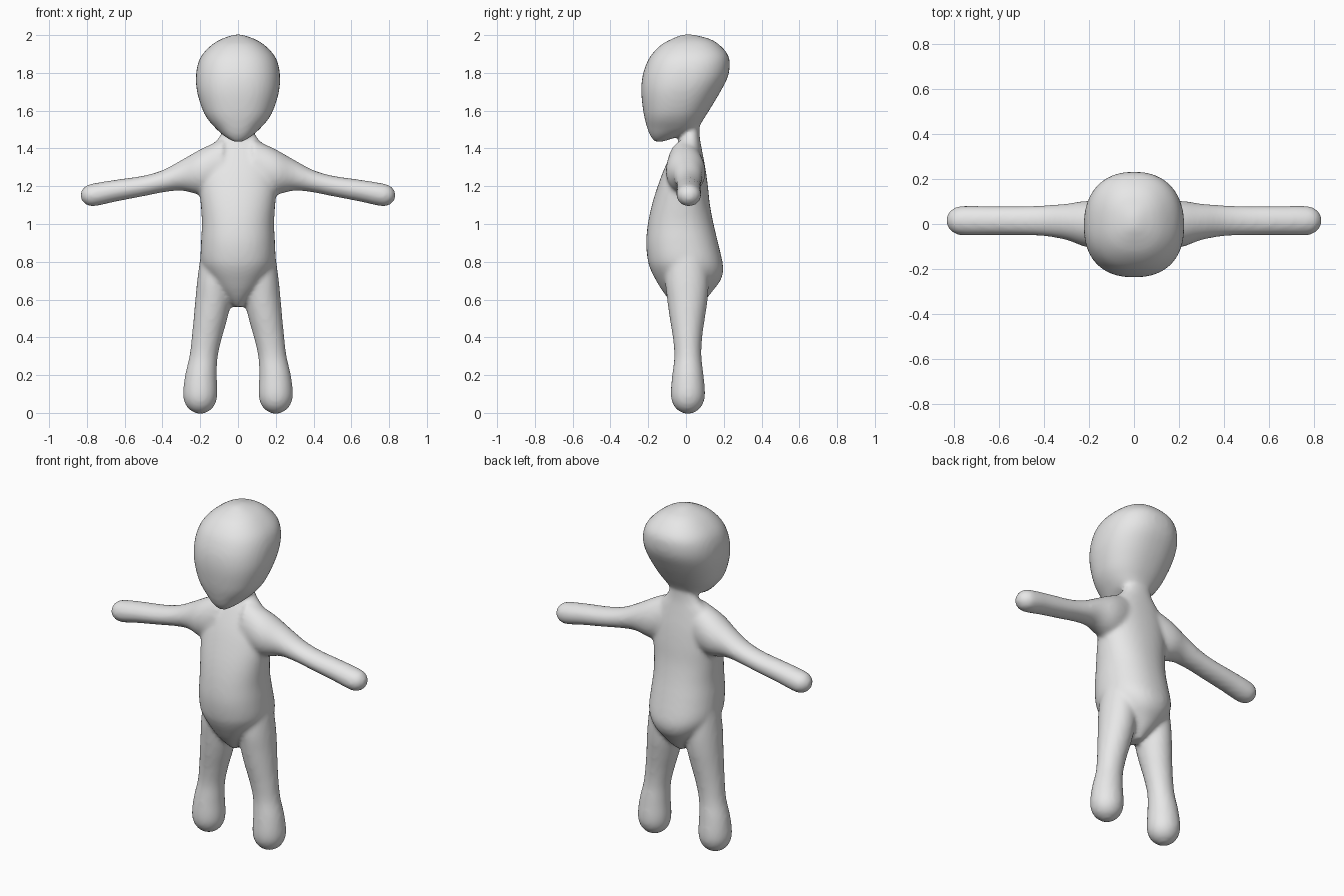
import bpy, bmesh, math

if "Cube" in bpy.data.objects:
    bpy.data.objects.remove(bpy.data.objects["Cube"])

SIDES = 40


def smooth_rows(rows, steps=4):
    """Cubic interpolation of section rows along their first value."""
    n = len(rows)

    def slope(i, k):
        a, b = rows[max(i - 1, 0)], rows[min(i + 1, n - 1)]
        return (b[k] - a[k]) / (b[0] - a[0])

    out = []
    for i in range(n - 1):
        p, q = rows[i], rows[i + 1]
        h = q[0] - p[0]
        for s in range(steps):
            u = s / steps
            row = [p[0] + h * u]
            for k in range(1, 5):
                row.append((2*u**3 - 3*u**2 + 1) * p[k] + (u**3 - 2*u**2 + u) * h * slope(i, k)
                           + (3*u**2 - 2*u**3) * q[k] + (u**3 - u**2) * h * slope(i + 1, k))
            out.append(row)
    return out + [list(rows[-1])]


def loft(bm, rows, along_x=False, mirror=1, power=2.0):
    """Closed skin through oval sections: (position, a min, a max, y min, y max)."""
    rings = []
    for t, a0, a1, y0, y1 in smooth_rows(rows):
        ring = []
        for j in range(SIDES):
            ang = 2 * math.pi * j / SIDES
            c, s = math.cos(ang), math.sin(ang)
            c = math.copysign(abs(c) ** (2 / power), c)
            s = math.copysign(abs(s) ** (2 / power), s)
            a = (a0 + a1) / 2 + (a1 - a0) / 2 * c
            y = (y0 + y1) / 2 + (y1 - y0) / 2 * s
            co = (mirror * t, y, a) if along_x else (mirror * a, y, t)
            ring.append(bm.verts.new(co))
        rings.append(ring)
    faces = [bm.faces.new(rings[0]), bm.faces.new(rings[-1])]
    for r, q in zip(rings, rings[1:]):
        for j in range(SIDES):
            k = (j + 1) % SIDES
            faces.append(bm.faces.new((r[j], r[k], q[k], q[j])))
    bmesh.ops.recalc_face_normals(bm, faces=faces)


def centred(rows):
    return [(z, -w, w, y0, y1) for z, w, y0, y1 in rows]


# Height, half width, front, back
head = centred([
    (1.435, .025, -.165, -.125), (1.46, .065, -.185, -.05), (1.48, .09, -.195, .0),
    (1.50, .112, -.203, .055), (1.55, .157, -.217, .09), (1.60, .186, -.227, .122),
    (1.70, .217, -.237, .182), (1.78, .223, -.231, .222), (1.85, .212, -.209, .232),
    (1.90, .187, -.18, .22), (1.95, .137, -.13, .175), (1.98, .087, -.075, .125),
    (2.003, .02, -.02, .04)])
torso = centred([
    (.56, .02, -.05, .06), (.60, .06, -.09, .105), (.65, .11, -.128, .145),
    (.70, .15, -.158, .182), (.75, .18, -.184, .197), (.80, .197, -.201, .193),
    (.90, .196, -.211, .17), (1.0, .191, -.202, .146), (1.1, .197, -.181, .127),
    (1.2, .205, -.15, .116), (1.3, .2, -.112, .102), (1.4, .155, -.062, .083),
    (1.46, .10, -.025, .073), (1.55, .06, .0, .07)])

# Height, inner x, outer x, front, back
leg = [
    (-.004, .18, .22, -.01, .03), (.015, .145, .255, -.045, .065),
    (.05, .119, .281, -.071, .091), (.10, .109, .291, -.081, .101),
    (.20, .112, .280, -.073, .093), (.30, .107, .257, -.062, .082),
    (.40, .084, .245, -.070, .086), (.50, .056, .235, -.086, .100),
    (.60, .035, .226, -.100, .115), (.70, .03, .216, -.11, .12), (.82, .04, .2, -.1, .11)]

# Distance out, bottom, top, front, back
arm = [
    (.08, 1.15, 1.45, -.10, .085), (.20, 1.155, 1.395, -.105, .103),
    (.30, 1.177, 1.338, -.071, .090), (.40, 1.167, 1.285, -.054, .083),
    (.50, 1.147, 1.256, -.050, .080), (.65, 1.118, 1.234, -.050, .080),
    (.77, 1.093, 1.214, -.050, .080), (.805, 1.103, 1.203, -.038, .068),
    (.825, 1.122, 1.182, -.018, .048), (.834, 1.14, 1.164, .005, .025)]

bm = bmesh.new()
loft(bm, head, power=2.3)
loft(bm, torso, power=2.2)
for side in (1, -1):
    loft(bm, leg, mirror=side)
    loft(bm, arm, along_x=True, mirror=side)

mesh = bpy.data.meshes.new("body")
bm.to_mesh(mesh)
bm.free()
body = bpy.data.objects.new("body", mesh)
bpy.context.collection.objects.link(body)

# Plain light grey
grey = bpy.data.materials.new("light grey")
grey.diffuse_color = (.8, .8, .8, 1)
grey.use_nodes = True
grey.node_tree.nodes["Principled BSDF"].inputs["Base Color"].default_value = grey.diffuse_color
mesh.materials.append(grey)

# Fuse the parts into one soft skin
fuse = body.modifiers.new("fuse", 'REMESH')
fuse.mode = 'VOXEL'
fuse.voxel_size = .012
fuse.use_smooth_shade = True
soften = body.modifiers.new("soften", 'SMOOTH')
soften.factor = .5
soften.iterations = 8
